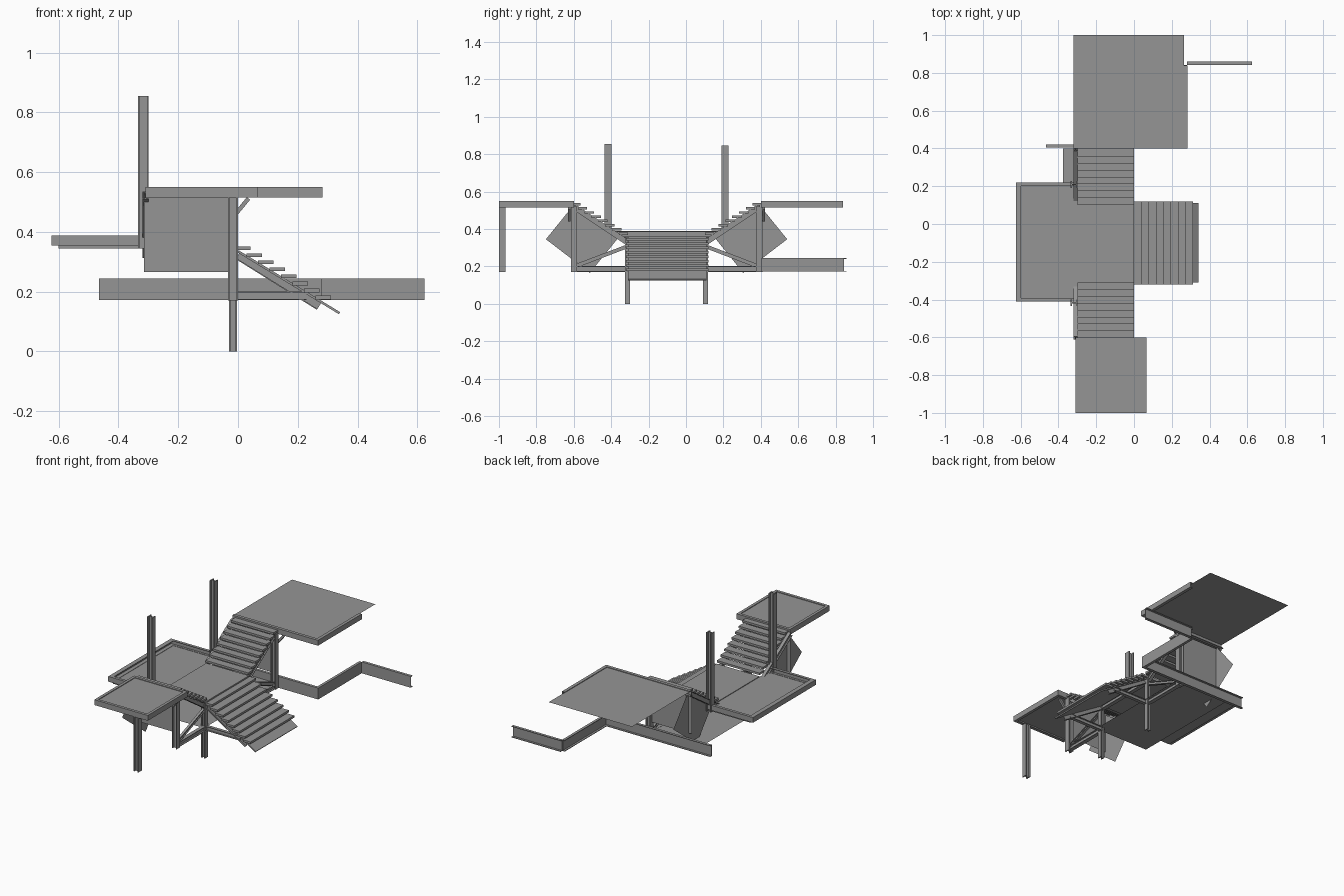
import bpy, bmesh, math
from mathutils import Vector, Matrix

if "Cube" in bpy.data.objects:
    bpy.data.objects.remove(bpy.data.objects["Cube"])

GREY = bpy.data.materials.new("grey_paint")
GREY.diffuse_color = (0.3, 0.3, 0.3, 1)
GREY.use_nodes = True
GREY.node_tree.nodes["Principled BSDF"].inputs["Base Color"].default_value = GREY.diffuse_color


def finish(name, bm):
    bmesh.ops.recalc_face_normals(bm, faces=bm.faces)
    me = bpy.data.meshes.new(name)
    bm.to_mesh(me)
    bm.free()
    me.materials.append(GREY)
    ob = bpy.data.objects.new(name, me)
    bpy.context.collection.objects.link(ob)
    return ob


def add_box(bm, lo, hi, mat=Matrix()):
    lo, hi = Vector(lo), Vector(hi)
    m = mat @ Matrix.Translation((lo + hi) / 2) @ Matrix.Diagonal((*(hi - lo), 1))
    bmesh.ops.create_cube(bm, size=1, matrix=m)


def box(name, x0, x1, y0, y1, z0, z1):
    bm = bmesh.new()
    add_box(bm, (x0, y0, z0), (x1, y1, z1))
    return finish(name, bm)


def sheet(name, pts):
    bm = bmesh.new()
    bm.faces.new([bm.verts.new(p) for p in pts])
    return finish(name, bm)


def h_post(name, x, y, z0, z1, s=0.034):
    # upright H-section: two flanges and a web
    h, t = s / 2, 0.006
    bm = bmesh.new()
    add_box(bm, (x - h, y - h, z0), (x - h + t, y + h, z1))
    add_box(bm, (x + h - t, y - h, z0), (x + h, y + h, z1))
    add_box(bm, (x - h + t, y - t / 2, z0), (x + h - t, y + t / 2, z1))
    return finish(name, bm)


def beam(name, a, b, w, d, flanged=True):
    # straight member from a to b, width w and depth d, as an I-section or a bar
    a, b = Vector(a), Vector(b)
    u = (b - a).normalized()
    side = u.cross(Vector((0, 0, 1))).normalized()
    up = side.cross(u)
    m = Matrix((u, side, up)).transposed().to_4x4()
    m.translation = a
    L, t = (b - a).length, 0.004
    bm = bmesh.new()
    if flanged:
        for z in (-d / 2, d / 2 - t):
            add_box(bm, (0, -w / 2, z), (L, w / 2, z + t), m)
        add_box(bm, (0, -t / 2, -d / 2 + t), (L, t / 2, d / 2 - t), m)
    else:
        add_box(bm, (0, -w / 2, -d / 2), (L, w / 2, d / 2), m)
    return finish(name, bm)


def channel(name, a, b, z0, z1, w=0.018):
    # fascia: upright plate with flanges turned to the left of the run a -> b
    a, b = Vector((*a, 0)), Vector((*b, 0))
    u = (b - a).normalized()
    m = Matrix((u, Vector((-u.y, u.x, 0)), Vector((0, 0, 1)))).transposed().to_4x4()
    m.translation = a
    L, t = (b - a).length, 0.004
    bm = bmesh.new()
    add_box(bm, (0, 0, z0), (L, t, z1), m)
    for z in (z0, z1 - t):
        add_box(bm, (0, t, z), (L, w, z + t), m)
    return finish(name, bm)


# --- decks ---
box("landing_deck", -0.30, 0.0, -0.31, 0.11, 0.345, 0.361)
box("side_deck", -0.60, -0.30, -0.40, 0.21, 0.345, 0.357)
channel("side_rim_front", (-0.625, -0.41), (-0.30, -0.41), 0.355, 0.388)
channel("side_rim_back", (-0.30, 0.22), (-0.625, 0.22), 0.355, 0.388)
channel("side_rim_left", (-0.625, 0.22), (-0.625, -0.41), 0.355, 0.388, 0.028)
box("front_deck", -0.305, 0.06, -0.995, -0.605, 0.535, 0.546)
loop = [(-0.31, -1.0), (0.066, -1.0), (0.066, -0.60), (-0.31, -0.60)]
for i in range(4):
    channel("front_rim", loop[i], loop[(i + 1) % 4], 0.516, 0.55)
sheet("back_deck", [(-0.32, 0.4, 0.546), (0.265, 0.4, 0.546),
                    (0.265, 1.0, 0.546), (-0.32, 1.0, 0.546)])
channel("back_rim_right", (0.282, 0.40), (0.282, 0.84), 0.516, 0.55, 0.02)
channel("back_rim_front", (-0.32, 0.40), (0.282, 0.40), 0.516, 0.55, 0.02)

# --- lower floor with its zigzag edge beam ---
sheet("low_floor", [(-0.375, -0.34, 0.2), (0.0, -0.34, 0.2),
                    (0.0, 0.40, 0.2), (-0.375, 0.40, 0.2)])
zig = [(-0.465, 0.405), (0.28, 0.405), (0.28, 0.842), (0.625, 0.842)]
for i in range(3):
    channel("low_edge_beam", zig[i], zig[i + 1], 0.172, 0.244, 0.017)

# --- front and back stairs, mirrored about the landing centre ---
MID = -0.104
N = 8
for s, tag in ((-1, "front"), (1, "back")):
    def Y(d):
        return MID + s * d
    bm = bmesh.new()
    for i in range(N):
        d, z = 0.205 + 0.0365 * i, 0.382 + 0.0225 * i
        ya, yb = sorted((Y(d), Y(d + 0.05)))
        add_box(bm, (-0.30, ya, z - 0.013), (0.0, yb, z))
    finish(tag + "_stair_treads", bm)
    for x in (-0.31, -0.016):
        beam(tag + "_stringer", (x, Y(0.205), 0.325), (x, Y(0.50), 0.522), 0.02, 0.03)
    # rotated side panel and upright end panel
    sheet(tag + "_side_panel", [(-0.29, Y(0.505), 0.518), (-0.29, Y(0.645), 0.345),
                                (-0.29, Y(0.41), 0.165), (-0.29, Y(0.26), 0.35)])
    yp = Y(0.495)
    sheet(tag + "_end_panel", [(-0.315, yp, 0.266), (-0.03, yp, 0.266),
                               (-0.03, yp, 0.515), (-0.315, yp, 0.515)])
    # posts, ties and braces
    h_post(tag + "_ground_post", -0.017, Y(0.208), 0.0, 0.348, 0.027)
    h_post(tag + "_outer_post", -0.017, Y(0.495), 0.17, 0.52)
    beam(tag + "_tie", (-0.017, Y(0.21), 0.186), (-0.017, Y(0.49), 0.186), 0.024, 0.03)
    beam(tag + "_brace", (-0.017, Y(0.215), 0.305), (-0.017, Y(0.49), 0.20), 0.016, 0.02)
    beam(tag + "_stair_foot_tie", (-0.01, Y(0.2), 0.186), (0.23, Y(0.2), 0.186), 0.02, 0.028)
    yk = Y(0.52)
    beam(tag + "_knee_brace", (-0.02, yk, 0.445), (0.035, yk, 0.512), 0.014, 0.014, False)
    h_post(tag + "_tall_post", -0.317, Y(0.313), 0.345, 0.85 - 0.005 * s, 0.036)

h_post("front_corner_post", -0.017, -0.983, 0.17, 0.516)

# --- right-hand stairs ---
bm = bmesh.new()
for i in range(N):
    x, z = -0.01 + 0.0385 * i, 0.352 - 0.0235 * i
    add_box(bm, (x, -0.32, z - 0.013), (x + 0.052, 0.12, z))
finish("right_stair_treads", bm)
for y in (-0.30, 0.095):
    beam("right_stringer", (0.0, y, 0.322), (0.272, y, 0.152), 0.02, 0.03)
beam("right_stair_underside", (0.0, -0.1, 0.335), (0.34, -0.1, 0.128), 0.42, 0.008, False)
beam("landing_cross_beam", (-0.017, -0.31, 0.33), (-0.017, 0.11, 0.33), 0.024, 0.03)
